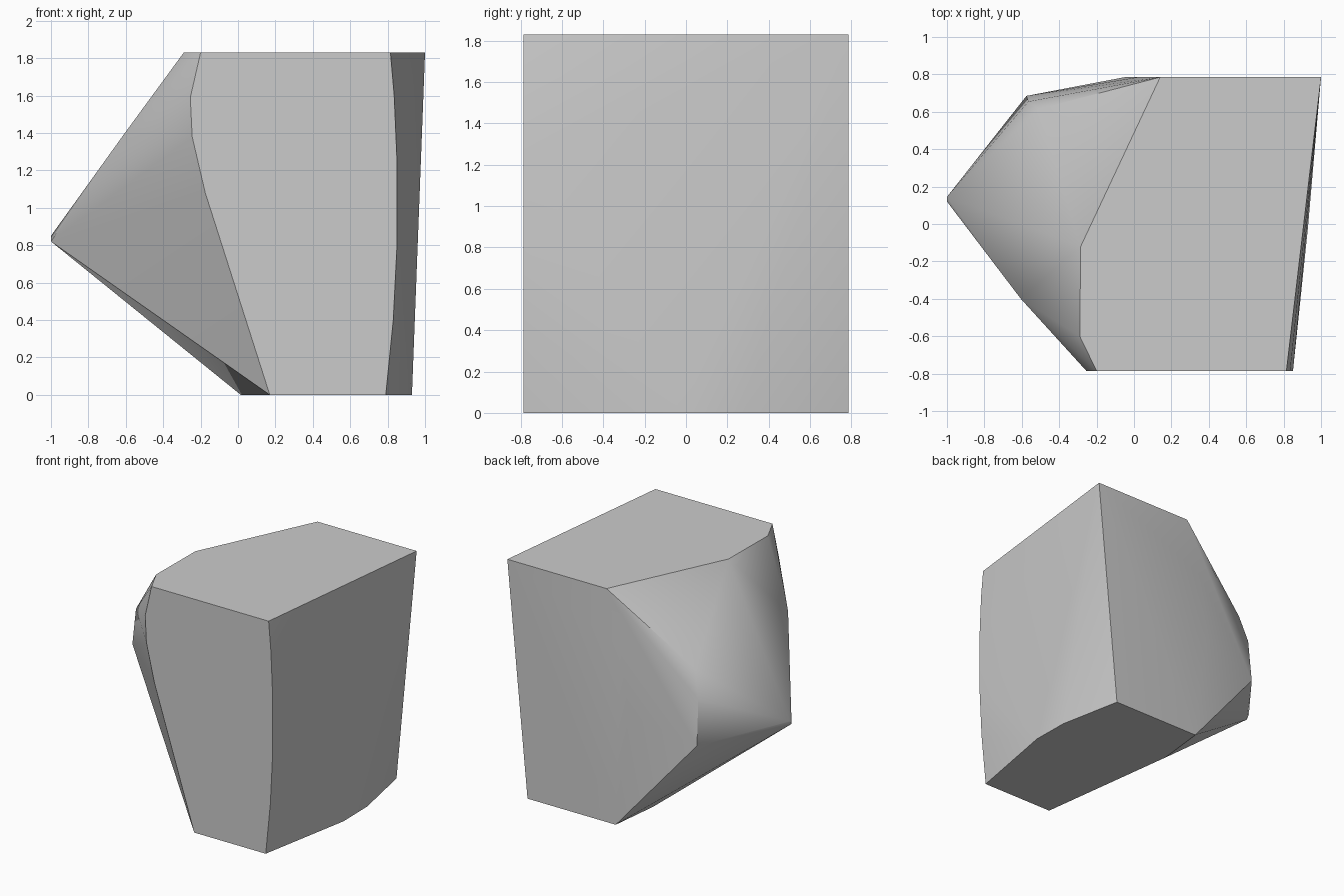
import bpy
import bmesh
import math

cube = bpy.data.objects.get("Cube")
if cube:
    bpy.data.objects.remove(cube, do_unlink=True)

HEIGHT = 1.83
DEPTH = 0.785

# Flat cut faces: outlines on the bottom, top, front and back planes
bottom = [(0.17, -DEPTH), (0.79, -DEPTH), (0.93, -0.02), (0.925, 0.28),
          (0.825, DEPTH), (0.06, DEPTH), (0.015, 0.38)]
top = [(-0.2, -DEPTH), (-0.29, -0.6), (-0.285, -0.12), (0.14, DEPTH),
       (1.0, DEPTH), (0.815, -DEPTH)]
front = [(-0.255, 1.59), (-0.245, 1.38), (-0.175, 1.08),
         (0.83, 0.4), (0.85, 0.8), (0.85, 1.25), (0.835, 1.6)]
back = [(-0.05, 0.9), (0.02, 1.4)]

# Pointed side of the stone: tip, rear ridge and front shoulder
point = [(-1.0, 0.12, 0.82), (-1.0, 0.145, 0.85),
         (-0.575, 0.685, 0.75), (-0.565, 0.655, 1.1), (-0.51, 0.615, 1.31),
         (-0.605, -0.4, 1.4)]

points = [(x, y, 0) for x, y in bottom]
points += [(x, y, HEIGHT) for x, y in top]
points += [(x, -DEPTH, z) for x, z in front]
points += [(x, DEPTH, z) for x, z in back]
points += point

# Wrap the outlines in one convex stone
bm = bmesh.new()
for p in points:
    bm.verts.new(p)
hull = bmesh.ops.convex_hull(bm, input=bm.verts[:])
loose = [v for v in bm.verts if not v.link_faces]
bmesh.ops.delete(bm, geom=loose, context='VERTS')
bmesh.ops.dissolve_limit(bm, angle_limit=math.radians(0.5),
                         verts=bm.verts[:], edges=bm.edges[:])
bmesh.ops.recalc_face_normals(bm, faces=bm.faces[:])
mesh = bpy.data.meshes.new("stone_block")
bm.to_mesh(mesh)
bm.free()

stone = bpy.data.objects.new("stone_block", mesh)
bpy.context.collection.objects.link(stone)

# Plain grey stone
grey = bpy.data.materials.new("stone_grey")
grey.use_nodes = True
colour = (0.6, 0.6, 0.6, 1)
grey.diffuse_color = colour
grey.node_tree.nodes["Principled BSDF"].inputs["Base Color"].default_value = colour
mesh.materials.append(grey)

# Soft facets with sharp cut edges
bpy.ops.object.select_all(action='DESELECT')
stone.select_set(True)
bpy.context.view_layer.objects.active = stone
bpy.ops.object.shade_smooth_by_angle(angle=math.radians(30))
